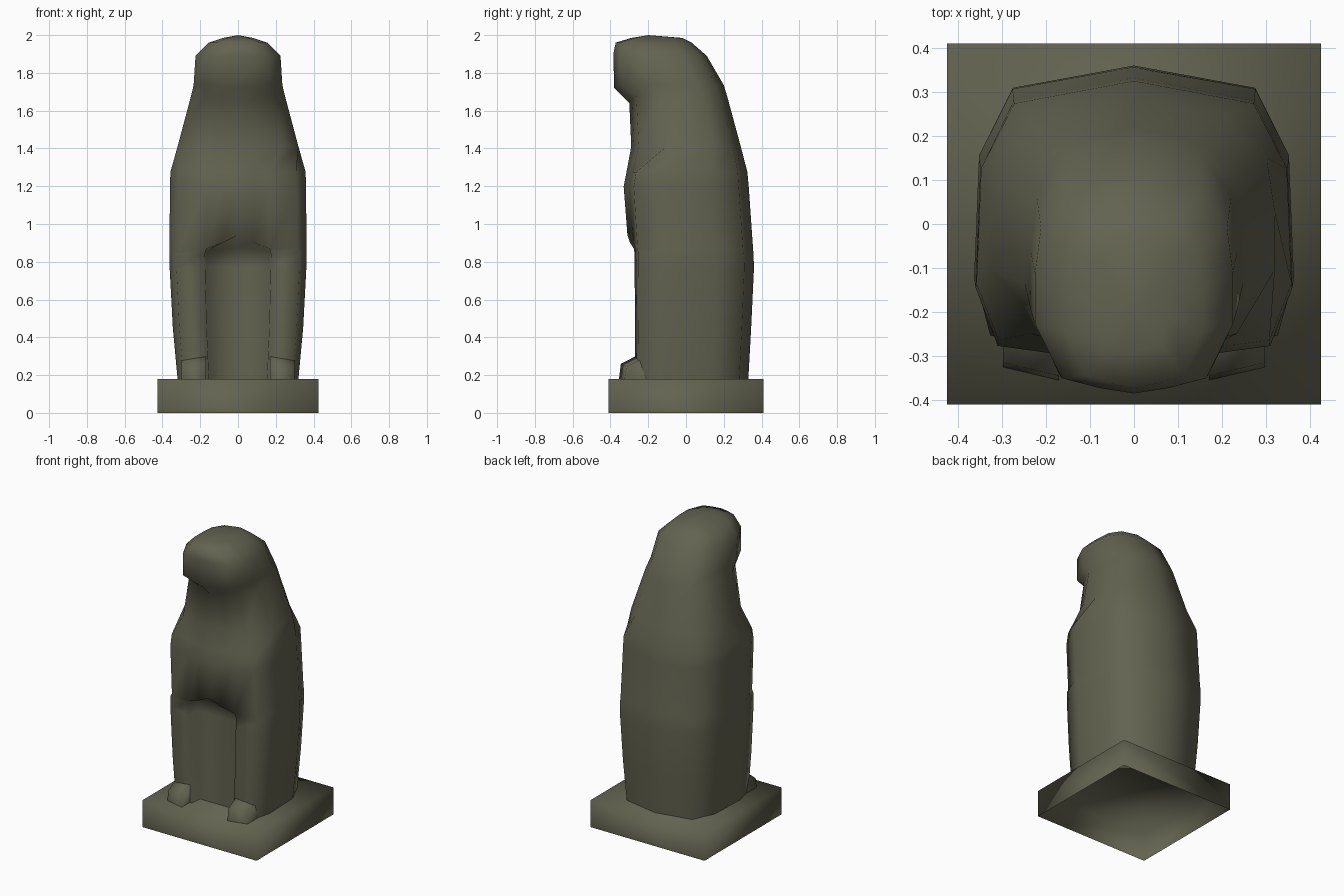
import bpy, bmesh

if "Cube" in bpy.data.objects:
    bpy.data.objects.remove(bpy.data.objects["Cube"])

stone = bpy.data.materials.new("olive_stone")
stone.diffuse_color = (0.125, 0.125, 0.082, 1)
stone.use_nodes = True
stone.node_tree.nodes["Principled BSDF"].inputs["Base Color"].default_value = stone.diffuse_color


def add_object(name, bm):
    mesh = bpy.data.meshes.new(name)
    for f in bm.faces:
        f.smooth = True
    bm.to_mesh(mesh)
    bm.free()
    mesh.materials.append(stone)
    ob = bpy.data.objects.new(name, mesh)
    bpy.context.collection.objects.link(ob)
    return ob


# Plinth: box with an open underside
bm = bmesh.new()
bmesh.ops.create_cube(bm, size=1)
for v in bm.verts:
    v.co.x *= 0.85
    v.co.y *= 0.82
    v.co.z = (v.co.z + 0.5) * 0.18
bm.faces.ensure_lookup_table()
bottom = [f for f in bm.faces if f.normal.z < -0.9]
bmesh.ops.delete(bm, geom=bottom, context='FACES_ONLY')
add_object("plinth", bm)

# Half cross-sections, front middle to back middle: (part of width, part of depth)
LEGS = [(0, .13), (.46, .13), (.48, 0), (.9, .03), (1, .25), (.97, .68), (.76, .92), (0, 1)]
TORSO = [(0, 0), (.22, .02), (.46, .05), (.86, .08), (1, .28), (.97, .69), (.76, .92), (0, 1)]
HEAD = [(0, 0), (.35, .025), (.73, .07), (1, .32), (1, .55), (.94, .76), (.66, .93), (0, 1)]

# Rings: section, height, half width, front y, back y, lift of the front middle
RINGS = [
    (LEGS, .18, .32, -.27, .33, 0),
    (LEGS, .45, .345, -.27, .345, 0),
    (LEGS, .77, .362, -.272, .36, 0),
    (LEGS, .845, .363, -.272, .357, .03),
    (TORSO, .87, .363, -.31, .355, .07),
    (TORSO, 1.2, .36, -.33, .332, 0),
    (TORSO, 1.275, .358, -.315, .325, 0),
    (HEAD, 1.41, .32, -.29, .29, 0),
    (HEAD, 1.68, .248, -.30, .217, -.04),
    (HEAD, 1.735, .235, -.38, .20, -.015),
    (HEAD, 1.89, .225, -.385, .11, .01),
    (HEAD, 1.96, .155, -.372, .03, 0),
    (HEAD, 1.985, .08, -.29, -.02, 0),
]

# Body and head: one loft from the plinth to the crown
bm = bmesh.new()
loops = []
for section, z, w, yf, yb, lift in RINGS:
    half = []
    for i, (u, v) in enumerate(section):
        dz = lift * (1, .45)[i] if i < 2 else 0
        half.append((u * w, yf + v * (yb - yf), z + dz))
    full = half + [(-x, y, h) for x, y, h in half[-2:0:-1]]
    loops.append([bm.verts.new(p) for p in full])
n = len(loops[0])
for a, b in zip(loops, loops[1:]):
    for i in range(n):
        j = (i + 1) % n
        bm.faces.new((a[i], a[j], b[j], b[i]))
crown = bm.verts.new((0, -.2, 2.0))
for i in range(n):
    bm.faces.new((loops[-1][i], loops[-1][(i + 1) % n], crown))
bmesh.ops.recalc_face_normals(bm, faces=bm.faces[:])
add_object("seated_body", bm)

# Feet: side profile stretched across, outer side set back, mirrored
FOOT = [(-.24, .18), (-.355, .18), (-.345, .26), (-.272, .297), (-.24, .31)]
for side, name in ((1, "right_foot"), (-1, "left_foot")):
    bm = bmesh.new()
    inner = [bm.verts.new((side * .17, y, z)) for y, z in FOOT]
    outer = [bm.verts.new((side * .298, y + .03, z - (.015 if z > .2 else 0))) for y, z in FOOT]
    for i in range(1, 4):
        bm.faces.new((inner[i], inner[i + 1], outer[i + 1], outer[i]))
    bm.faces.new(inner)
    bm.faces.new(outer)
    bmesh.ops.recalc_face_normals(bm, faces=bm.faces[:])
    add_object(name, bm)
